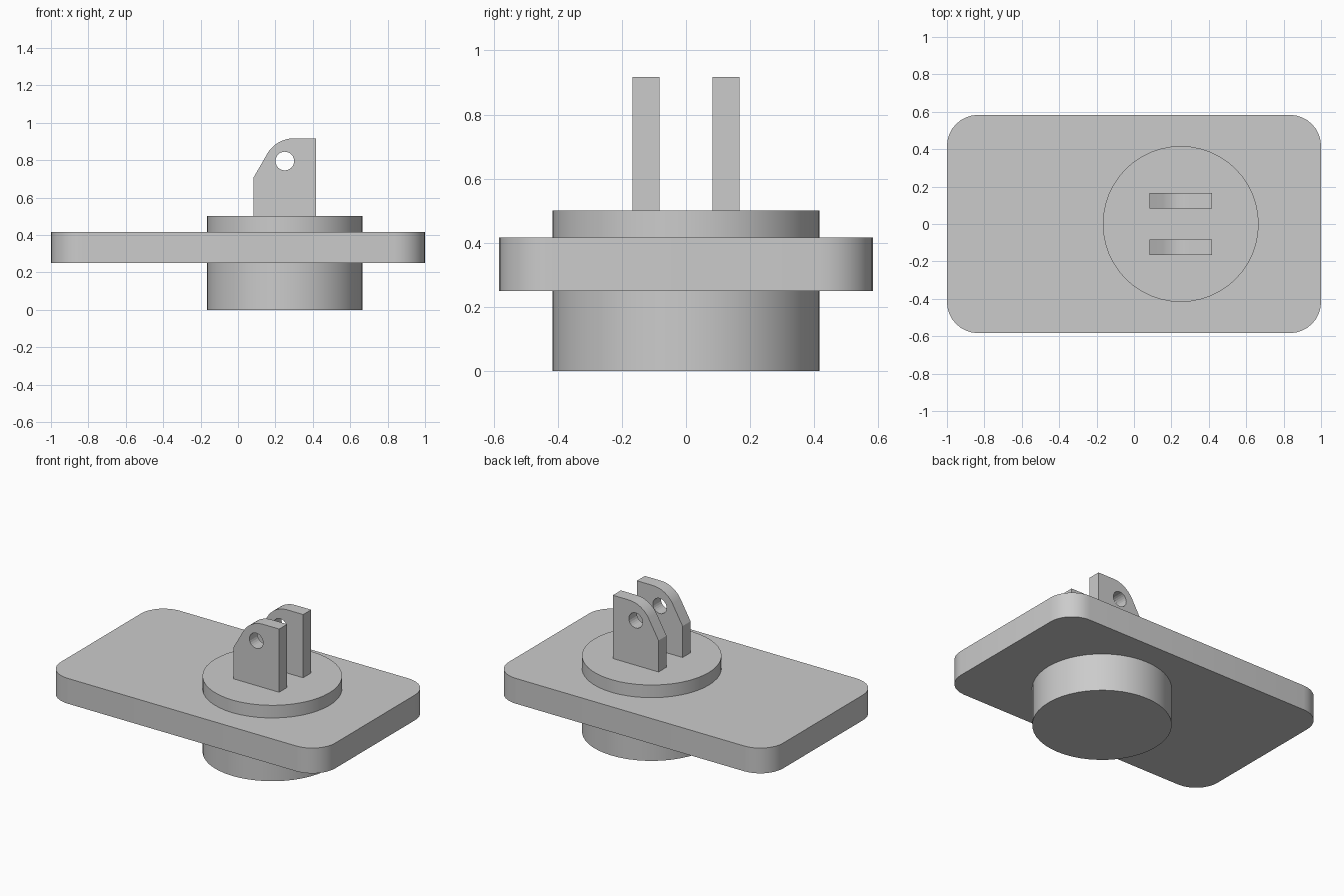
import bpy
import bmesh
from math import cos, sin, radians
from mathutils import Matrix, Vector

if "Cube" in bpy.data.objects:
    bpy.data.objects.remove(bpy.data.objects["Cube"], do_unlink=True)

U = 1 / 12  # design module

grey = bpy.data.materials.new("plain grey")
grey.use_nodes = True
colour = (0.6, 0.6, 0.6, 1)
grey.diffuse_color = colour
grey.node_tree.nodes["Principled BSDF"].inputs["Base Color"].default_value = colour


def arc(cx, cy, r, start, end, steps):
    """Points along a circular arc, angles in degrees."""
    angles = [radians(start + (end - start) * i / steps) for i in range(steps + 1)]
    return [(cx + r * cos(a), cy + r * sin(a)) for a in angles]


def extrude_profile(name, points, depth, matrix):
    """Solid made by extruding a flat outline along its local z."""
    bm = bmesh.new()
    face = bm.faces.new([bm.verts.new((x, y, 0)) for x, y in points])
    top = bmesh.ops.extrude_face_region(bm, geom=[face])["geom"]
    moved = [v for v in top if isinstance(v, bmesh.types.BMVert)]
    bmesh.ops.translate(bm, verts=moved, vec=Vector((0, 0, depth)))
    bmesh.ops.transform(bm, matrix=matrix, verts=bm.verts)
    bmesh.ops.recalc_face_normals(bm, faces=bm.faces)
    mesh = bpy.data.meshes.new(name)
    bm.to_mesh(mesh)
    bm.free()
    mesh.materials.append(grey)
    obj = bpy.data.objects.new(name, mesh)
    bpy.context.collection.objects.link(obj)
    return obj


def smooth(obj):
    bpy.ops.object.select_all(action="DESELECT")
    obj.select_set(True)
    bpy.context.view_layer.objects.active = obj
    bpy.ops.object.shade_smooth_by_angle(angle=radians(25))


def circle(cx, cy, r, steps):
    return arc(cx, cy, r, 0, 360, steps)[:-1]


# Rounded rectangular plate
outline = []
for sx, sy, start in ((1, 1, 0), (-1, 1, 90), (-1, -1, 180), (1, -1, 270)):
    outline += arc(sx * 10 * U, sy * 5 * U, 2 * U, start, start + 90, 8)
plate = extrude_profile("plate", outline, 2 * U, Matrix.Translation((0, 0, 3 * U)))
smooth(plate)

# Round boss below the plate and raised disc above it
disc = circle(3 * U, 0, 5 * U, 48)
smooth(extrude_profile("lower_boss", disc, 3 * U, Matrix.Identity(4)))
smooth(extrude_profile("upper_disc", disc, U, Matrix.Translation((0, 0, 5 * U))))

# Pair of upright lugs with a sloped, rounded shoulder and a pin hole
lug_profile = [(U, 6 * U), (5 * U, 6 * U), (5 * U, 11 * U)]
lug_profile += arc(0.3, 9 * U, 2 * U, 90, 150, 8) + [(U, 0.707)]
upright = Matrix.Rotation(radians(90), 4, "X")  # profile y becomes z, depth runs to -y

cutter = extrude_profile("pin_hole_cutter", circle(3 * U, 0.795, 0.05, 24), 6 * U,
                         Matrix.Translation((0, 3 * U, 0)) @ upright)
cutter.hide_render = True
cutter.hide_set(True)

for name, back in (("front_lug", -U), ("back_lug", 2 * U)):
    lug = extrude_profile(name, lug_profile, U, Matrix.Translation((0, back, 0)) @ upright)
    hole = lug.modifiers.new("pin hole", "BOOLEAN")
    hole.operation = "DIFFERENCE"
    hole.solver = "EXACT"
    hole.object = cutter
    smooth(lug)
